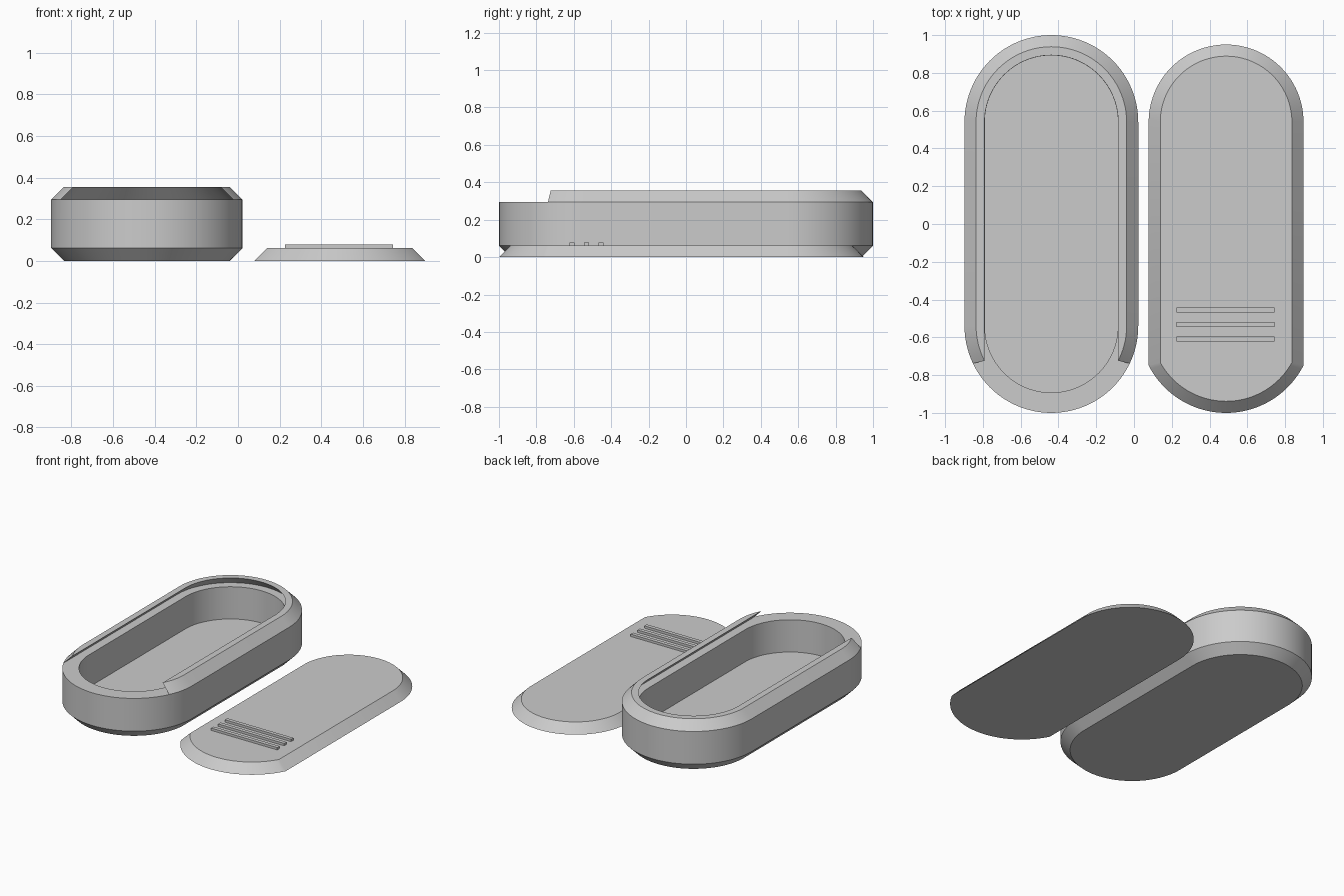
import bpy, bmesh, math

cube = bpy.data.objects.get("Cube")
if cube:
    bpy.data.objects.remove(cube, do_unlink=True)

BODY_X, LID_X = -0.4375, 0.4875   # centres of the two parts
ARC_Y = 0.54                      # centres of the rounded ends
R = 0.46                          # outer radius of the case
T = 0.0615                        # chamfer and lid thickness
LEDGE, TOP = 0.2935, 0.355
SEGMENTS = 48

grey = bpy.data.materials.new("matte grey")
grey.use_nodes = True
grey.diffuse_color = (0.6, 0.6, 0.6, 1)
grey.node_tree.nodes["Principled BSDF"].inputs["Base Color"].default_value = (0.6, 0.6, 0.6, 1)


def outline(half, front_radius=None, front_y=-ARC_Y):
    """Capsule outline; a larger front radius gives a blunt, clipped front."""
    front_radius = front_radius or half
    points = []
    for i in range(SEGMENTS + 1):
        a = math.pi * i / SEGMENTS
        points.append((half * math.cos(a), ARC_Y + half * math.sin(a)))
    reach = math.asin(min(1, half / front_radius))
    for i in range(SEGMENTS + 1):
        a = -reach + 2 * reach * i / SEGMENTS
        points.append((front_radius * math.sin(a), front_y - front_radius * math.cos(a)))
    return points


def loft(name, x, levels):
    """Solid through a stack of (z, outline) levels."""
    bm = bmesh.new()
    rings = [[bm.verts.new((px + x, py, z)) for px, py in pts] for z, pts in levels]
    n = len(rings[0])
    for low, high in zip(rings, rings[1:]):
        for i in range(n):
            j = (i + 1) % n
            bm.faces.new((low[i], low[j], high[j], high[i]))
    bm.faces.new(rings[0][::-1])
    bm.faces.new(rings[-1])
    bmesh.ops.recalc_face_normals(bm, faces=bm.faces[:])
    mesh = bpy.data.meshes.new(name)
    bm.to_mesh(mesh)
    bm.free()
    obj = bpy.data.objects.new(name, mesh)
    bpy.context.collection.objects.link(obj)
    mesh.materials.append(grey)
    return obj


def activate(obj):
    bpy.ops.object.select_all(action='DESELECT')
    obj.select_set(True)
    bpy.context.view_layer.objects.active = obj


def carve(obj, cutter):
    activate(obj)
    mod = obj.modifiers.new("carve", 'BOOLEAN')
    mod.operation, mod.solver, mod.object = 'DIFFERENCE', 'EXACT', cutter
    bpy.ops.object.modifier_apply(modifier=mod.name)
    bpy.data.objects.remove(cutter, do_unlink=True)


# Case with chamfered bottom and top
case = loft("case_body", BODY_X, [
    (0, outline(R - T)), (T, outline(R)), (LEDGE, outline(R)), (TOP, outline(R - T))])

# Storage cavity, then the dovetail slot that runs out through the front
carve(case, loft("cavity_cutter", BODY_X, [
    (0.065, outline(0.3525)), (0.32, outline(0.3525))]))
carve(case, loft("slot_cutter", BODY_X, [
    (LEDGE, outline(0.415, front_y=-1.5)),
    (LEDGE + 2 * T, outline(0.415 - 2 * T, front_y=-1.5))]))

# Sliding lid, bevelled to fit the slot
lid = loft("sliding_lid", LID_X, [
    (0, outline(0.41, R)), (T, outline(0.41 - T, R - T))])

for obj in (case, lid):
    activate(obj)
    bpy.ops.object.shade_smooth_by_angle(angle=math.radians(25))

# Raised finger grips on the lid
for i in range(3):
    bpy.ops.mesh.primitive_cube_add(size=1, location=(LID_X - 0.003, -0.455 - 0.077 * i, 0.067))
    grip = bpy.context.object
    grip.name = f"finger_grip_{i + 1}"
    grip.scale = (0.518, 0.027, 0.022)
    grip.data.materials.append(grey)
